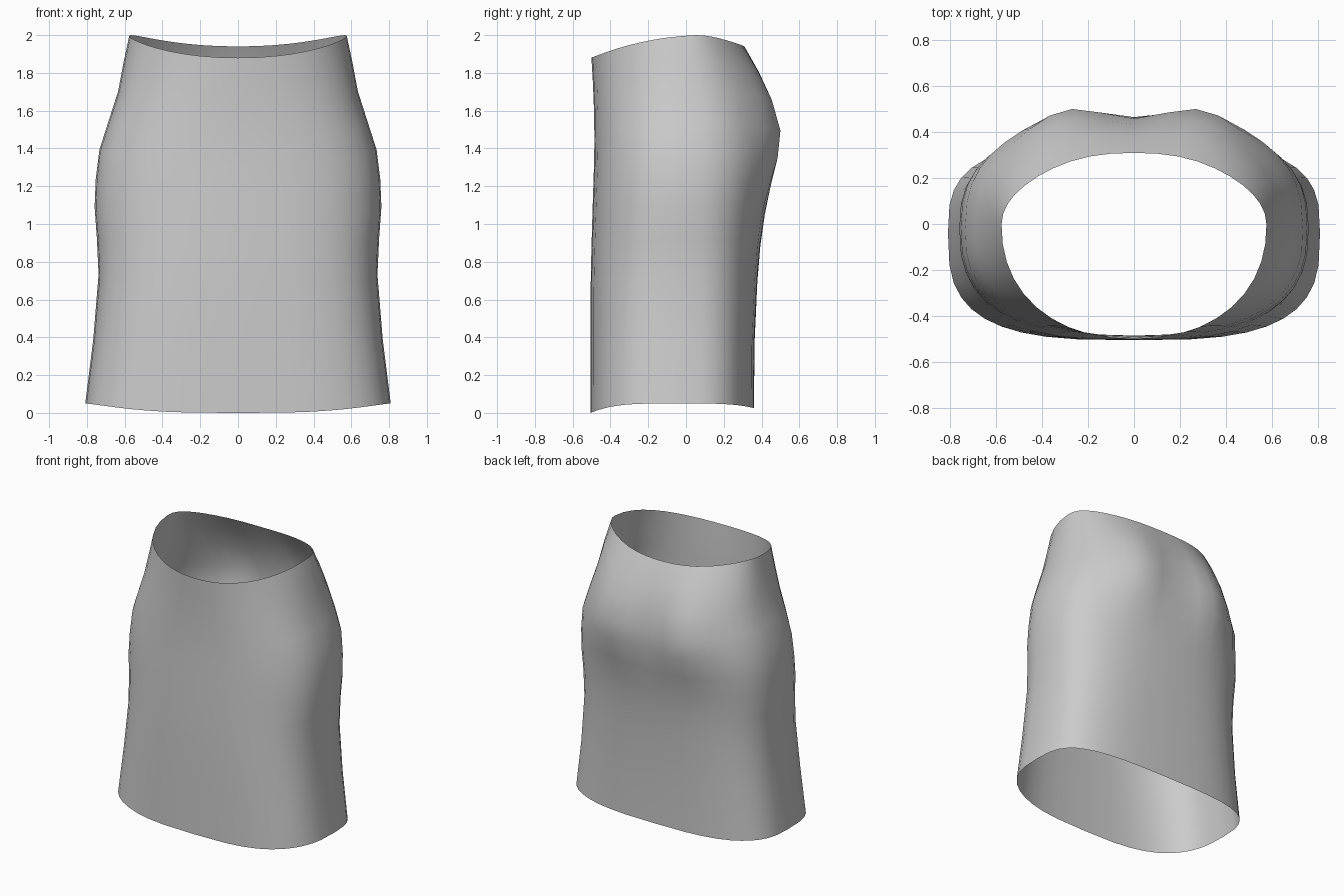
import bpy, bmesh, math

cube = bpy.data.objects.get("Cube")
if cube:
    bpy.data.objects.remove(cube, do_unlink=True)

# Body profile: height, half width, front y, back y, seat lobes, squareness
PROFILE = [
    (0.0, 0.815, -0.505, 0.36, 0.0, 3.1),
    (0.35, 0.77, -0.505, 0.362, 0.0, 3.0),
    (0.7, 0.737, -0.505, 0.378, 0.0, 2.85),
    (0.9, 0.745, -0.50, 0.395, 0.0, 2.7),
    (1.07, 0.76, -0.495, 0.42, 0.0, 2.6),
    (1.22, 0.755, -0.49, 0.445, 0.02, 2.55),
    (1.38, 0.738, -0.485, 0.465, 0.05, 2.5),
    (1.53, 0.69, -0.485, 0.447, 0.08, 2.45),
    (1.7, 0.635, -0.49, 0.42, 0.045, 2.35),
    (1.86, 0.605, -0.50, 0.36, 0.015, 2.2),
    (2.0, 0.575, -0.505, 0.27, 0.0, 2.1),
]
SEGMENTS = 40


def profile_at(z):
    """Interpolate the body profile at height z."""
    z = min(max(z, 0.0), 2.0)
    for a, b in zip(PROFILE, PROFILE[1:]):
        if z <= b[0]:
            t = (z - a[0]) / (b[0] - a[0])
            return [p + (q - p) * t for p, q in zip(a[1:], b[1:])]


def skirt_point(row, angle):
    level, roundness = row[0], row[-1]
    c, s = (math.copysign(abs(v) ** (2 / roundness), v)
            for v in (math.cos(angle), math.sin(angle)))
    # The waist dips at front and back, the hem hangs lower there
    tilt = s - 0.2
    top = 2.0 - (0.12 * (tilt / 1.2) ** 2 if tilt < 0 else 0.06 * (tilt / 0.8) ** 2)
    hem = 0.05 - (0.05 if s < 0 else 0.025) * s ** 4
    z = hem + (top - hem) * level / 2
    width, front, back, lobe, _ = profile_at(z)
    mid = -0.04 + 0.02 * z
    x = width * c
    y = mid + s * (back - mid if s > 0 else mid - front)
    # Two rounded lobes on the seat
    if s > 0:
        y += lobe * s * math.exp(-0.5 * ((abs(x) - 0.31) / 0.14) ** 2)
    return x, y, z


# Skirt: an open, single-layer tube lofted through the profile
bm = bmesh.new()
rings = [[bm.verts.new(skirt_point(row, math.tau * i / SEGMENTS))
          for i in range(SEGMENTS)] for row in PROFILE]
for low, high in zip(rings, rings[1:]):
    for i in range(SEGMENTS):
        j = (i + 1) % SEGMENTS
        bm.faces.new((low[i], low[j], high[j], high[i])).smooth = True

mesh = bpy.data.meshes.new("skirt")
bm.to_mesh(mesh)
bm.free()
skirt = bpy.data.objects.new("skirt", mesh)
bpy.context.collection.objects.link(skirt)

# Plain grey cloth
cloth = bpy.data.materials.new("grey cloth")
cloth.use_nodes = True
grey = (0.6, 0.6, 0.6, 1.0)
cloth.diffuse_color = grey
cloth.node_tree.nodes["Principled BSDF"].inputs["Base Color"].default_value = grey
mesh.materials.append(cloth)
